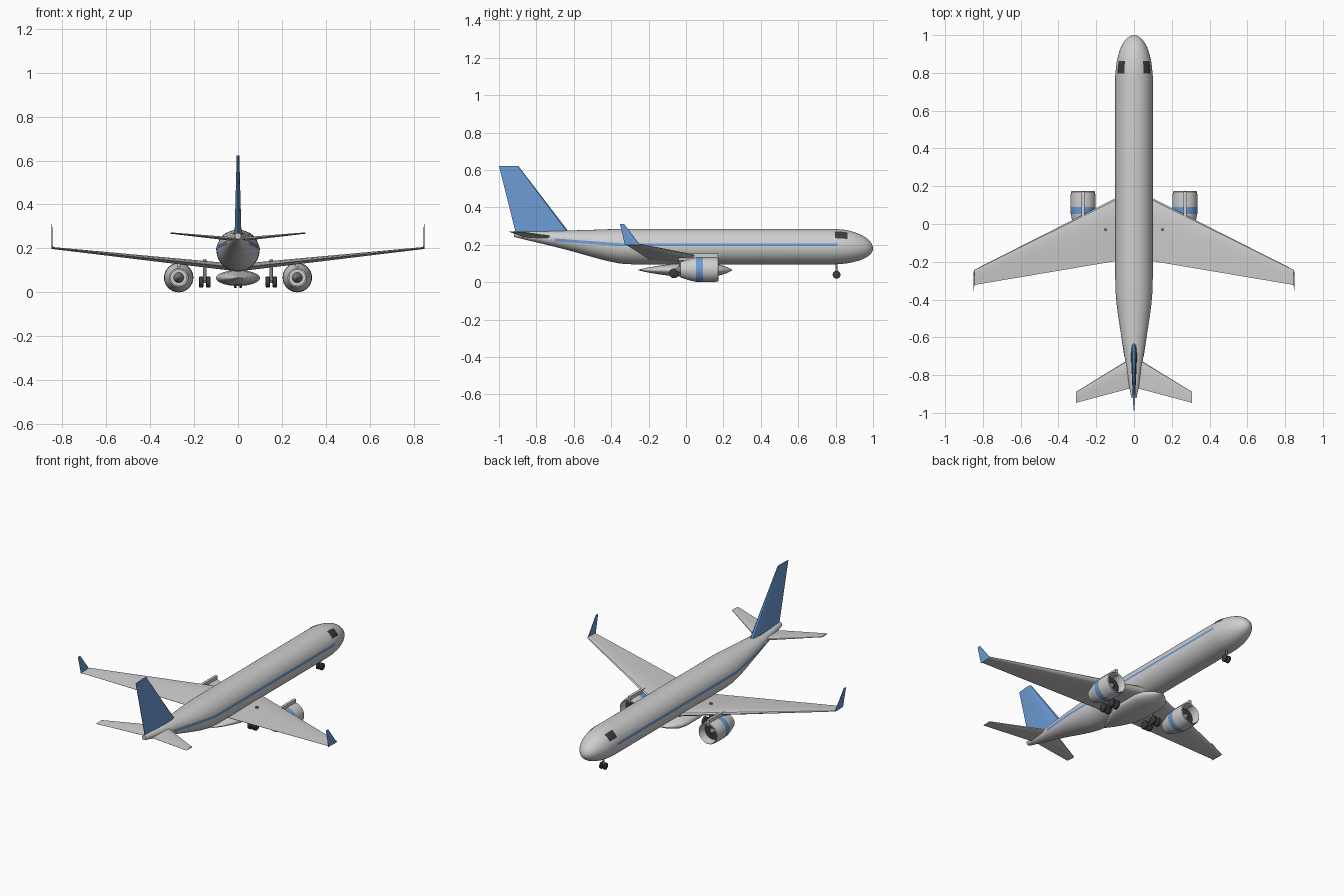
import bpy, bmesh, math
from mathutils import Vector

if "Cube" in bpy.data.objects:
    bpy.data.objects.remove(bpy.data.objects["Cube"])


def material(name, rgb):
    m = bpy.data.materials.new(name)
    m.diffuse_color = (*rgb, 1)
    m.use_nodes = True
    m.node_tree.nodes["Principled BSDF"].inputs["Base Color"].default_value = m.diffuse_color
    return m


GREY = material("light grey paint", (0.62, 0.62, 0.62))
BLUE = material("blue paint", (0.15, 0.33, 0.66))
DARK = material("dark rubber and glass", (0.045, 0.045, 0.05))
METAL = material("mid grey metal", (0.22, 0.22, 0.22))


def make(name, verts, faces, mats, mirror=False, smooth=True, rule=None):
    me = bpy.data.meshes.new(name)
    me.from_pydata([tuple(v) for v in verts], [], faces)
    bm = bmesh.new()
    bm.from_mesh(me)
    bmesh.ops.recalc_face_normals(bm, faces=bm.faces)
    bm.to_mesh(me)
    bm.free()
    for m in mats:
        me.materials.append(m)
    if rule:
        for p in me.polygons:
            p.material_index = rule(p.center)
    ob = bpy.data.objects.new(name, me)
    bpy.context.collection.objects.link(ob)
    if mirror:
        ob.modifiers.new("mirror", 'MIRROR').use_mirror_merge = False
    bpy.ops.object.select_all(action='DESELECT')
    ob.select_set(True)
    bpy.context.view_layer.objects.active = ob
    if smooth:
        bpy.ops.object.shade_smooth_by_angle(angle=math.radians(35))
    return ob


def loft(name, rings, mats, caps=True, **kw):
    n = len(rings[0])
    verts = [v for r in rings for v in r]
    faces = [(i * n + j, i * n + (j + 1) % n, (i + 1) * n + (j + 1) % n, (i + 1) * n + j)
             for i in range(len(rings) - 1) for j in range(n)]
    if caps:
        faces += [tuple(range(n)), tuple(range(len(verts) - n, len(verts)))]
    return make(name, verts, faces, mats, **kw)


def ellipse(c, rx, rz, n):
    return [Vector((c[0] + rx * math.sin(2 * math.pi * i / n), c[1],
                    c[2] + rz * math.cos(2 * math.pi * i / n))) for i in range(n)]


def box(name, lo, hi, mat, mirror=False):
    ring = lambda y: [(lo[0], y, lo[2]), (hi[0], y, lo[2]), (hi[0], y, hi[2]), (lo[0], y, hi[2])]
    return loft(name, [ring(lo[1]), ring(hi[1])], [mat], mirror=mirror, smooth=False)


def wheel(name, x, y, z, r, w):
    rings = []
    for dx, k in ((-.5, .8), (-.35, 1), (.35, 1), (.5, .8)):
        rings.append([(x + dx * w, y + k * r * math.cos(a * math.pi / 10),
                       z + k * r * math.sin(a * math.pi / 10)) for a in range(20)])
    return loft(name, rings, [DARK], mirror=True)


# Fuselage stations: y, half width, centre height, half height
stations = [(-0.92, .014, .256, .014), (-0.88, .022, .252, .020), (-0.8, .034, .243, .030),
            (-0.7, .050, .232, .043), (-0.6, .066, .220, .057), (-0.5, .081, .207, .073),
            (-0.42, .091, .198, .085), (-0.35, .097, .192, .093), (-0.28, .098, .19, .095),
            (0.2, .098, .19, .095), (0.78, .098, .19, .095)]
for i in range(1, 13):
    a = i / 12 * math.pi / 2
    k = max(math.cos(a), .01)
    stations.append((.78 + .22 * math.sin(a), .098 * k, .19 - .012 * (1 - k), .095 * k))
loft("fuselage", [ellipse((0, y, zc), rx, rz, 48) for y, rx, zc, rz in stations], [GREY])


def section(y):
    for a, b in zip(stations, stations[1:]):
        if a[0] <= y <= b[0]:
            t = (y - a[0]) / (b[0] - a[0])
            return [p + (q - p) * t for p, q in zip(a[1:], b[1:])]


def skin_patch(name, ys, spans, mat, steps):
    """Thin painted patch that follows the fuselage between two angles at each y."""
    verts, faces = [], []
    for y, (a0, a1) in zip(ys, spans):
        rx, zc, rz = section(y)
        for k in range(steps + 1):
            a = a0 + (a1 - a0) * k / steps
            verts.append(((rx + .0015) * math.sin(a), y, zc + (rz + .0015) * math.cos(a)))
    n = steps + 1
    for i in range(len(ys) - 1):
        for k in range(steps):
            faces.append((i * n + k, i * n + k + 1, (i + 1) * n + k + 1, (i + 1) * n + k))
    ob = make(name, verts, faces, [mat], mirror=True)
    if ob.data.polygons[0].normal.x < 0:
        ob.data.flip_normals()


# Cockpit windows
ys = [.797 + .066 * i / 8 for i in range(9)]
skin_patch("cockpit_window", ys, [(math.radians(31), math.radians(62))] * 9, DARK, 8)

# Side stripe, rising towards the tail
ys = [-.7 + 1.51 * i / 60 for i in range(61)]
spans = []
for y in ys:
    z = .2 + max(0, -.35 - y) * .075
    rx, zc, rz = section(y)
    spans.append([math.acos((z + d - zc) / rz) for d in (.0075, -.0075)])
skin_patch("side_stripe", ys, spans, BLUE, 2)

# Belly fairing
prof = [(-.255, .06), (-.2, .38), (-.14, .66), (-.08, .88), (0, 1), (.12, 1), (.17, .88),
        (.21, .55), (.247, .06)]
loft("belly_fairing", [ellipse((0, y, .065), .1 * k, .036 * k, 32) for y, k in prof], [GREY])

# Lifting surfaces: each section is (leading edge point, chord, thickness)
FOIL = [(0, 0), (.03, .3), (.12, .46), (.3, .5), (.6, .32), (1, .03)]


def wing(name, sections, up, mat, **kw):
    rings = []
    for le, chord, th in sections:
        pts = [(c, t) for c, t in FOIL] + [(c, -t) for c, t in FOIL[:0:-1]]
        rings.append([Vector(le) + Vector((0, -c * chord, 0)) + Vector(up) * t * th for c, t in pts])
    return loft(name, rings, [mat], **kw)


wing("main_wing", [((0, .186, .112), .366, .034), ((.847, -.243, .202), .08, .009)],
     (0, 0, 1), GREY, mirror=True)
wing("winglet", [((.846, -.245, .198), .081, .006), ((.848, -.33, .31), .023, .004)],
     (1, 0, 0), BLUE, mirror=True)
wing("tailplane", [((0, -.70, .24), .165, .018), ((.308, -.889, .27), .058, .006)],
     (0, 0, 1), GREY, mirror=True)
wing("tail_fin", [((0, -.612, .25), .295, .032), ((0, -.897, .622), .103, .012)],
     (1, 0, 0), BLUE)

# Engines: one closed profile for cowl and duct, with a painted band
EX, EZ = .27, .067
cowl = [(.12, .052), (.165, .056), (.174, .06), (.17, .064), (.13, .067), (.091, .067),
        (.053, .065), (.02, .058), (-.03, .042), (-.03, .036), (.0, .036)]
loft("engine_cowl", [ellipse((EX, y, EZ), r, r, 32) for y, r in cowl], [GREY, BLUE],
     caps=False, mirror=True,
     rule=lambda c: int(.054 < c.y < .09 and math.hypot(c.x - EX, c.z - EZ) > .06))
loft("engine_fan", [ellipse((EX, y, EZ), .053, .053, 32) for y in (.115, .125)], [DARK], mirror=True)
loft("fan_spinner", [ellipse((EX, y, EZ), r, r, 16) for y, r in
                     ((.12, .018), (.138, .012), (.15, .001))], [METAL], mirror=True)
loft("exhaust_plate", [ellipse((EX, y, EZ), .037, .037, 32) for y in (-.012, -.006)],
     [GREY], mirror=True)
loft("exhaust_cone", [ellipse((EX, y, EZ), r, r, 16) for y, r in
                      ((-.01, .024), (-.04, .018), (-.06, .004))], [METAL], mirror=True)
box("engine_pylon", (EX - .008, -.04, .115), (EX + .008, .172, .152), GREY, mirror=True)

# Main landing gear: strut, bogie beam and four wheels per side
loft("main_strut", [[(.151 + .008 * math.cos(a * math.pi / 6), -.03 + .008 * math.sin(a * math.pi / 6), z)
                     for a in range(12)] for z in (.045, .15)], [METAL], mirror=True)
box("bogie_beam", (.145, -.065, .042), (.157, .005, .054), METAL, mirror=True)
for i, y in enumerate((-.065, .005)):
    box(f"main_axle_{i}", (.135, y - .004, .044), (.167, y + .004, .052), METAL, mirror=True)
    for j, x in enumerate((.135, .167)):
        wheel(f"main_wheel_{i}{j}", x, y, .047, .026, .021)

# Nose landing gear
loft("nose_strut", [[(.006 * math.cos(a * math.pi / 6), .805 + .006 * math.sin(a * math.pi / 6), z)
                     for a in range(12)] for z in (.04, .11)], [METAL])
box("nose_axle", (-.012, .801, .036), (.012, .809, .044), METAL)
wheel("nose_wheel", .012, .805, .04, .021, .012)
